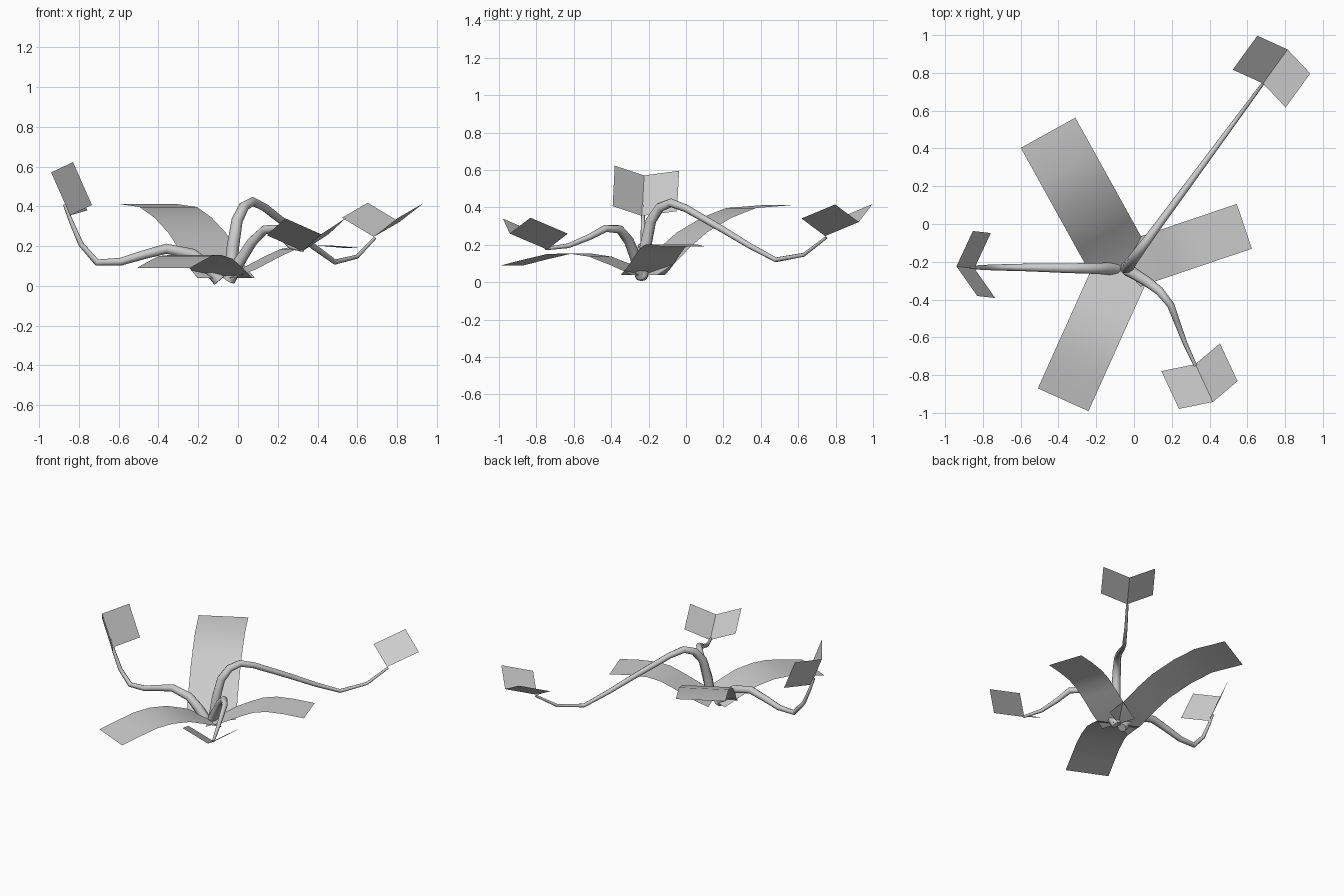
import bpy
from mathutils import Vector

if "Cube" in bpy.data.objects:
    bpy.data.objects.remove(bpy.data.objects["Cube"])

CENTRE = Vector((-0.06, -0.23, 0))


def mesh_object(name, verts, faces, smooth):
    me = bpy.data.meshes.new(name)
    me.from_pydata(verts, [], faces)
    me.polygons.foreach_set("use_smooth", [smooth] * len(faces))
    me.update()
    ob = bpy.data.objects.new(name, me)
    bpy.context.collection.objects.link(ob)
    return ob


def stem(name, path, r0, r1):
    """Tapered tube along a path."""
    cu = bpy.data.curves.new(name, 'CURVE')
    cu.dimensions = '3D'
    cu.bevel_depth = 1.0
    cu.bevel_resolution = 2
    cu.use_fill_caps = True
    sp = cu.splines.new('POLY')
    sp.points.add(len(path) - 1)
    for i, (p, co) in enumerate(zip(sp.points, path)):
        p.co = (*co, 1)
        p.radius = r0 + (r1 - r0) * i / (len(path) - 1)
    sp.use_smooth = True
    ob = bpy.data.objects.new(name, cu)
    bpy.context.collection.objects.link(ob)
    bpy.ops.object.select_all(action='DESELECT')
    ob.select_set(True)
    bpy.context.view_layer.objects.active = ob
    bpy.ops.object.convert(target='MESH')
    bpy.ops.object.shade_smooth_by_angle(angle=1.0)


def folded_leaf(name, base, spine, left, right):
    """Two quads hinged on a shared spine."""
    b, s, l, r = map(Vector, (base, spine, left, right))
    mesh_object(name, [b, b + s, b + l + s, b + l, b + r + s, b + r],
                [(0, 1, 2, 3), (1, 0, 5, 4)], False)


def petal(name, end, half, profile):
    """Curved strip from the centre; profile gives distance and height."""
    d = (Vector((*end, 0)) - CENTRE).normalized()
    side = Vector((d.y, -d.x, 0)) * half
    verts = []
    for s, z in profile:
        p = CENTRE + d * s + Vector((0, 0, z))
        verts += [p - side, p + side]
    faces = [(2*i, 2*i + 1, 2*i + 3, 2*i + 2) for i in range(len(profile) - 1)]
    mesh_object(name, verts, faces, True)


# Left stem and leaf
stem("left_stem", [(-.093, -.238, .028), (-.155, -.236, .1), (-.23, -.235, .16),
                   (-.36, -.234, .187), (-.47, -.232, .158), (-.59, -.23, .122),
                   (-.71, -.23, .118), (-.79, -.23, .21), (-.838, -.23, .32),
                   (-.873, -.23, .41)], .034, .008)
folded_leaf("left_leaf", (-.845, -.235, .355), (-.095, .011, .216),
            (.11, -.157, .052), (.087, .187, .025))

# Back right stem (straight in plan) and leaf
yz = [(-.235, .035), (-.215, .2), (-.187, .33), (-.14, .4), (-.08, .425), (0, .395),
      (.2, .28), (.34, .195), (.48, .12), (.63, .147), (.75, .24)]
stem("back_stem", [(-.034 + (y + .227) * .738, y, z) for y, z in yz], .034, .008)
folded_leaf("back_leaf", (.683, .744, .247), (.13, .18, .075),
            (-.16, .073, .096), (.12, -.127, .094))

# Front right stem and leaf
stem("front_stem", [(-.045, -.235, .03), (0, -.262, .11), (.07, -.305, .22),
                    (.135, -.355, .283), (.195, -.43, .288), (.228, -.52, .24),
                    (.27, -.63, .195), (.325, -.75, .18)], .034, .009)
folded_leaf("front_leaf", (.325, -.742, .175), (.093, -.2, .085),
            (-.18, -.037, .08), (.13, .11, .085))

# Three ground petals
petal("large_petal", (-.455, .483), .165,
      [(0, .04), (.1, .1), (.2, .19), (.3, .267), (.45, .345), (.6, .397), (.815, .412)])
petal("right_petal", (.585, -.012), .125,
      [(0, .04), (.12, .085), (.25, .15), (.33, .185), (.42, .203), (.54, .202), (.68, .19)])
petal("front_petal", (-.375, -.93), .147,
      [(0, .04), (.12, .09), (.25, .137), (.38, .155), (.5, .15), (.63, .122), (.768, .09)])
